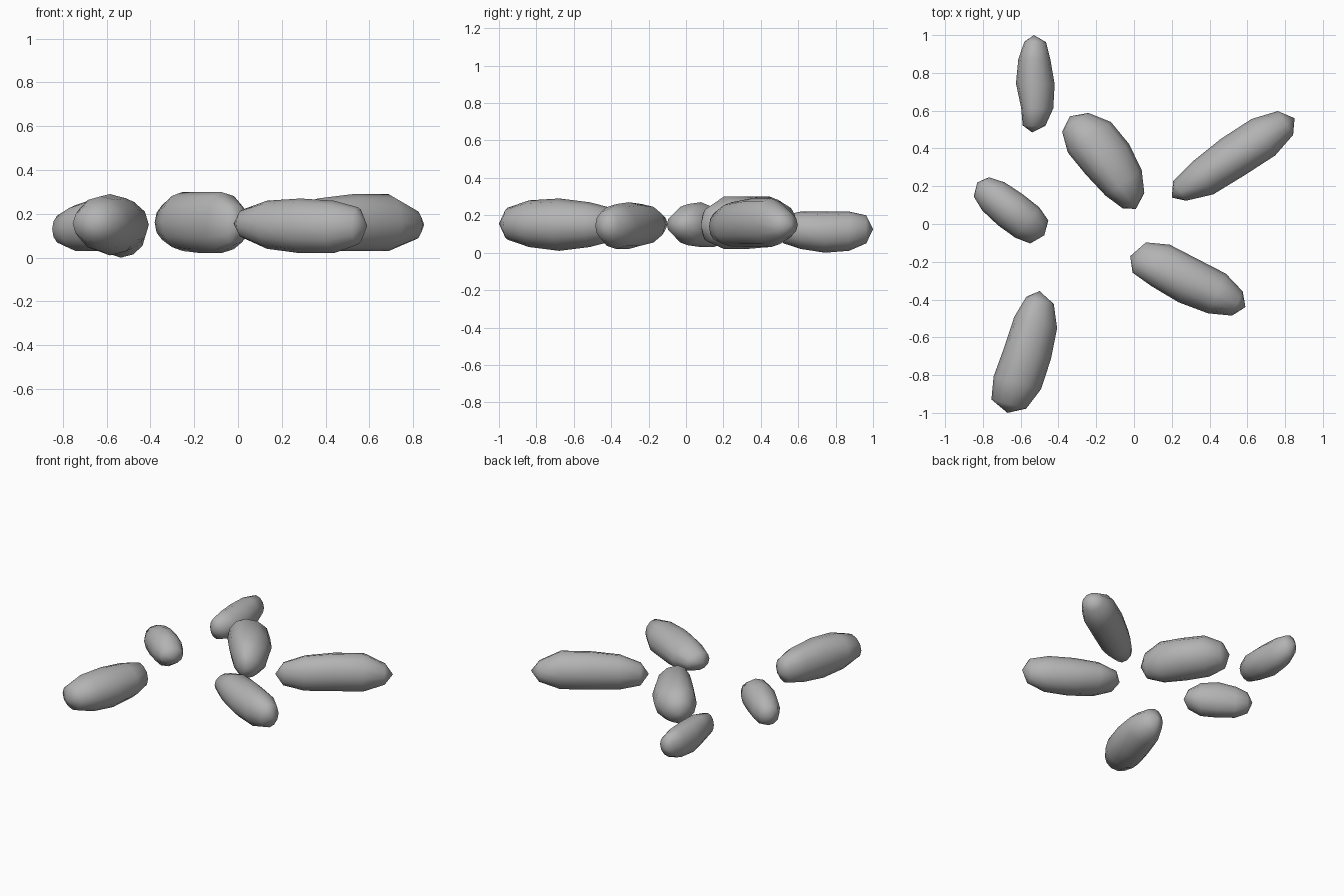
import bpy
import bmesh
import math
from mathutils import Vector

cube = bpy.data.objects.get("Cube")
if cube:
    bpy.data.objects.remove(cube, do_unlink=True)

SIDES = 12
STATIONS = (0.07, 0.25, 0.5, 0.75, 0.93)   # fractions along each grain


def make_material(name, colour):
    material = bpy.data.materials.new(name)
    material.use_nodes = True
    material.diffuse_color = colour
    shader = next(n for n in material.node_tree.nodes if n.type == 'BSDF_PRINCIPLED')
    shader.inputs["Base Color"].default_value = colour
    shader.inputs["Roughness"].default_value = 0.8
    return material


def make_grain(name, start, end, left, right, low, high, material):
    """Loft a rounded, uneven grain along a straight axis with a point at each end."""
    start, end = Vector(start), Vector(end)
    axis = (end - start).normalized()
    side = Vector((-axis.y, axis.x))
    bm = bmesh.new()

    # Cross-sections, each with its own left, right, bottom and top reach
    rings = []
    for t, wide_left, wide_right, bottom, top in zip(STATIONS, left, right, low, high):
        centre = start.lerp(end, t)
        middle, half = (bottom + top) / 2, (top - bottom) / 2
        ring = []
        for k in range(SIDES):
            angle = math.tau * k / SIDES
            across = math.cos(angle)
            across *= wide_left if across > 0 else wide_right
            point = centre + side * across / 100
            height = (middle + half * math.sin(angle)) / 100
            ring.append(bm.verts.new((point.x, point.y, height)))
        rings.append(ring)

    # Skin between neighbouring cross-sections
    for lower, upper in zip(rings, rings[1:]):
        for k in range(SIDES):
            n = (k + 1) % SIDES
            bm.faces.new((lower[k], lower[n], upper[n], upper[k]))

    # Blunt ends
    for point, ring, index in ((start, rings[0], 0), (end, rings[-1], -1)):
        height = (low[index] + high[index]) / 200
        pole = bm.verts.new((point.x, point.y, height))
        for k in range(SIDES):
            bm.faces.new((pole, ring[k], ring[(k + 1) % SIDES]))

    bmesh.ops.recalc_face_normals(bm, faces=bm.faces)
    for face in bm.faces:
        face.smooth = True
    mesh = bpy.data.meshes.new(name)
    bm.to_mesh(mesh)
    bm.free()
    mesh.materials.append(material)
    grain = bpy.data.objects.new(name, mesh)
    bpy.context.collection.objects.link(grain)
    return grain


grey = make_material("plain grey", (0.45, 0.45, 0.45, 1))

# Widths and heights are in hundredths of a unit, one per station
make_grain("back_right_grain", (-0.54, 0.485), (-0.53, 1.0),
           left=(5, 6, 9, 8, 5), right=(7, 11, 11.5, 9, 6.5),
           low=(5, 2, 0, 1, 5), high=(20, 22, 22, 22, 20), material=grey)

make_grain("centre_grain", (-0.34, 0.57), (0.01, 0.08),
           left=(9, 16, 17, 14.5, 8.5), right=(8, 12, 11, 9, 5.5),
           low=(7, 3, 2, 2, 6), high=(25, 30, 30, 30, 24), material=grey)

make_grain("back_left_grain", (0.2, 0.14), (0.85, 0.56),
           left=(7, 10, 12, 12, 8), right=(5.5, 10.5, 11, 11, 7),
           low=(6, 3, 3, 3, 8), high=(22, 27, 29, 29, 22), material=grey)

make_grain("small_right_grain", (-0.83, 0.22), (-0.475, -0.06),
           left=(6, 9, 10, 10, 7.5), right=(7, 10, 11, 10.5, 8),
           low=(6, 3, 3, 4, 9), high=(20, 24, 27, 26, 21), material=grey)

make_grain("front_left_grain", (-0.02, -0.17), (0.59, -0.44),
           left=(10, 14, 13, 12, 7), right=(7.5, 10, 12, 11, 7),
           low=(9, 4, 2, 2, 6), high=(22, 26, 27, 26, 23), material=grey)

make_grain("front_right_grain", (-0.67, -1.0), (-0.5, -0.355),
           left=(10, 12, 10.5, 9.5, 6), right=(9, 14, 15, 14, 9),
           low=(7, 3, 1, 3, 6), high=(24, 28, 29, 27, 24), material=grey)
